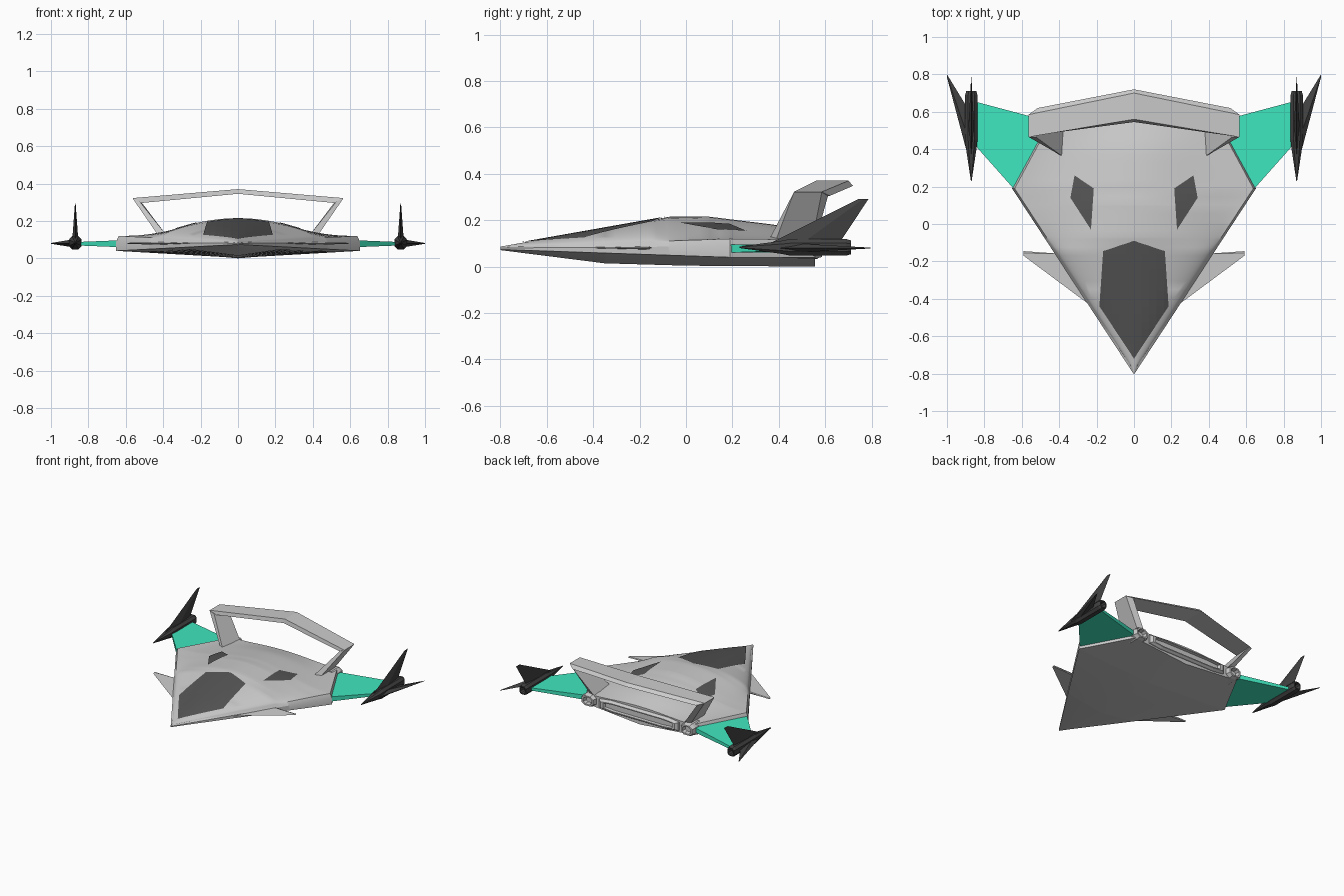
import bpy, bmesh, math
from mathutils import Vector

if "Cube" in bpy.data.objects:
    bpy.data.objects.remove(bpy.data.objects["Cube"])


def material(name, rgb):
    m = bpy.data.materials.new(name)
    m.diffuse_color = (*rgb, 1)
    m.use_nodes = True
    m.node_tree.nodes["Principled BSDF"].inputs["Base Color"].default_value = m.diffuse_color
    return m


DARK = material("dark_panel", (0.09, 0.09, 0.09))
BLACK = material("pod_charcoal", (0.055, 0.055, 0.055))
GREEN = material("wing_green", (0.05, 0.80, 0.52))


def finish(name, bm, mat=None, smooth=None):
    bmesh.ops.recalc_face_normals(bm, faces=bm.faces)
    me = bpy.data.meshes.new(name)
    bm.to_mesh(me)
    bm.free()
    ob = bpy.data.objects.new(name, me)
    bpy.context.collection.objects.link(ob)
    if mat:
        me.materials.append(mat)
    if smooth:
        bpy.ops.object.select_all(action='DESELECT')
        ob.select_set(True)
        bpy.context.view_layer.objects.active = ob
        bpy.ops.object.shade_smooth_by_angle(angle=math.radians(smooth))
    return ob


def loft(name, rings, mat=None, mirror=False, smooth=None):
    """Skin closed rings of equal point count, capping both ends."""
    for side in ((1, -1) if mirror else (1,)):
        bm = bmesh.new()
        vs = [[bm.verts.new((x * side, y, z)) for x, y, z in r] for r in rings]
        n = len(vs[0])
        for a, b in zip(vs, vs[1:]):
            for i in range(n):
                bm.faces.new((a[i], a[(i + 1) % n], b[(i + 1) % n], b[i]))
        bm.faces.new(vs[0])
        bm.faces.new(vs[-1])
        label = name if not mirror else ("right_" if side > 0 else "left_") + name
        finish(label, bm, mat, smooth)


def lerp(table, y):
    for (a, u), (b, v) in zip(table, table[1:]):
        if y <= b:
            return u + (v - u) * (y - a) / (b - a)
    return table[-1][1]


# Hull profiles along y
WIDTH = [(-.8, .003), (.19, .652), (.555, .455)]
RIDGE = [(-.8, .086), (-.07, .215), (.1, .215), (.4, .178), (.555, .135)]
RIM_TOP = [(-.8, .084), (.19, .12), (.555, .115)]
RIM_LOW = [(-.8, .074), (.19, .04), (.555, .04)]
KEEL = [(-.8, .071), (-.35, .014), (0, .004), (.555, 0)]
POWER = [(-.8, .65), (-.145, .68), (0, 1.5), (.2, 2.8), (.555, 2.2)]


def top_z(x, y):
    w = max(lerp(WIDTH, y) - .014, .002)
    e = lerp(RIM_TOP, y)
    t = min(abs(x) / w, 1)
    return e + (lerp(RIDGE, y) - e) * (1 - t * t) ** lerp(POWER, y)


# Hull lofted from nose to tail
rings = []
stations = sorted(set([-.8 + .045 * i for i in range(31)] + [-.35, -.145, -.07, 0, .1, .19, .555]))
N = 28
for y in stations:
    w = lerp(WIDTH, y)
    wi = max(w - .014, .002)
    lo, hi, k = lerp(RIM_LOW, y), lerp(RIM_TOP, y), lerp(KEEL, y)
    ring = []
    for i in range(N + 1):
        x = wi * math.sin(math.pi / 2 * (2 * i / N - 1))
        ring.append((x, y, top_z(x, y)))
    ring += [(w, y, lo + (hi - lo) * .6), (w, y, lo), (0, y, k), (-w, y, lo), (-w, y, lo + (hi - lo) * .6)]
    rings.append(ring)
loft("hull", rings, smooth=25)


# Dark panels draped on the hull surface
def panel(name, pts, mat):
    bm = bmesh.new()
    bm.faces.new([bm.verts.new((x, y, 0)) for x, y in pts])
    for axis in (0, 1):
        for i in range(-20, 21):
            p = Vector((0, 0, 0))
            p[axis] = i * .04
            n = Vector((0, 0, 0))
            n[axis] = 1
            bmesh.ops.bisect_plane(bm, geom=bm.verts[:] + bm.edges[:] + bm.faces[:],
                                   plane_co=p, plane_no=n)
    for v in bm.verts:
        v.co.z = top_z(v.co.x, v.co.y) + .004
    bmesh.ops.recalc_face_normals(bm, faces=bm.faces)
    if sum(f.normal.z for f in bm.faces) < 0:
        bmesh.ops.reverse_faces(bm, faces=bm.faces)
    me = bpy.data.meshes.new(name)
    bm.to_mesh(me)
    bm.free()
    me.materials.append(mat)
    bpy.context.collection.objects.link(bpy.data.objects.new(name, me))


panel("canopy", [(0, -.72), (.185, -.44), (.165, -.145), (0, -.09), (-.165, -.145), (-.185, -.44)], DARK)
for s, side in ((1, "right"), (-1, "left")):
    panel(side + "_vent", [(s * x, y) for x, y in ((.23, -.03), (.34, .14), (.318, .26), (.215, .19))], DARK)


def quad(x, y0, y1, zc, h):
    """Thin diamond-like airfoil section across x."""
    m = y0 + (y1 - y0) * .4
    return [(x, y0, zc), (x, m, zc + h), (x, y1, zc), (x, m, zc - h)]


# Front canards
loft("canard", [[(.20, -.46, .08), (.38, -.16, .088), (.40, -.16, .08), (.38, -.16, .072)],
                [(.59, -.17, .08), (.59, -.155, .083), (.59, -.145, .08), (.59, -.155, .077)]], mirror=True)

# Green wings: flat plates swept from the rear hull edges to the pods
wing = [(.64, .185), (.84, .41), (.84, .652), (.44, .545)]
half = [.018, .01, .01, .018]
loft("wing", [[(x, y, .078 + h * s) for (x, y), h in zip(wing, half)] for s in (1, -1)],
     GREEN, mirror=True)


# Wingtip pods: octagonal, pointed forward
def octagon(x, y, z, rx, rz, c=.5):
    return [(x + a * rx, y, z + b * rz) for a, b in
            ((1, c), (c, 1), (-c, 1), (-1, c), (-1, -c), (-c, -1), (c, -1), (1, -c))]


loft("pod", [octagon(.87, y, .083, rx, rz) for y, rx, rz in
             ((.23, .002, .003), (.41, .029, .028), (.45, .033, .036), (.69, .033, .036),
              (.71, .027, .03), (.71, .02, .022), (.67, .017, .019))], BLACK, mirror=True)

# Upright and outboard fins on the pods
loft("pod_fin", [[(.87, .36, z0), (.87 + t, .50, z0), (.87, .66, z0), (.87 - t, .50, z0)]
                 for z0, t in ((.10, .016),)] +
     [[(.87, .745, .292), (.872, .765, .292), (.87, .787, .292), (.868, .765, .292)]], BLACK, mirror=True)
loft("pod_outer_fin", [quad(.89, .37, .62, .08, .02), quad(1.0, .785, .80, .08, .002)], BLACK, mirror=True)

# Tail arch: chevron beam on two leaning struts
beam = []
for s in (-1, 1):
    end = [(s * .563, .465, .322), (s * .563, .585, .322), (s * .515, .62, .305), (s * .525, .475, .295)]
    beam.append(end)
mid = [(0, .56, .37), (0, .70, .37), (0, .72, .348), (0, .545, .345)]
loft("tail_beam", [beam[0], mid, beam[1]])
loft("tail_strut", [[(.38, .36, .12), (.425, .39, .12), (.425, .545, .12), (.38, .56, .12)],
                    [(.525, .465, .303), (.563, .465, .32), (.563, .585, .32), (.52, .612, .305)]], mirror=True)

# Rear engine nozzles and the exhaust block between them
loft("nozzle", [octagon(.415, y, .078, rx, rz) for y, rx, rz in
                ((.48, .055, .044), (.56, .055, .044), (.587, .047, .036), (.587, .035, .026), (.55, .03, .022))],
     mirror=True)
loft("exhaust_block", [octagon(0, y, .075, rx, rz, .72) for y, rx, rz in
                       ((.53, .34, .045), (.565, .33, .042), (.58, .31, .032), (.58, .29, .025), (.56, .28, .022))])
